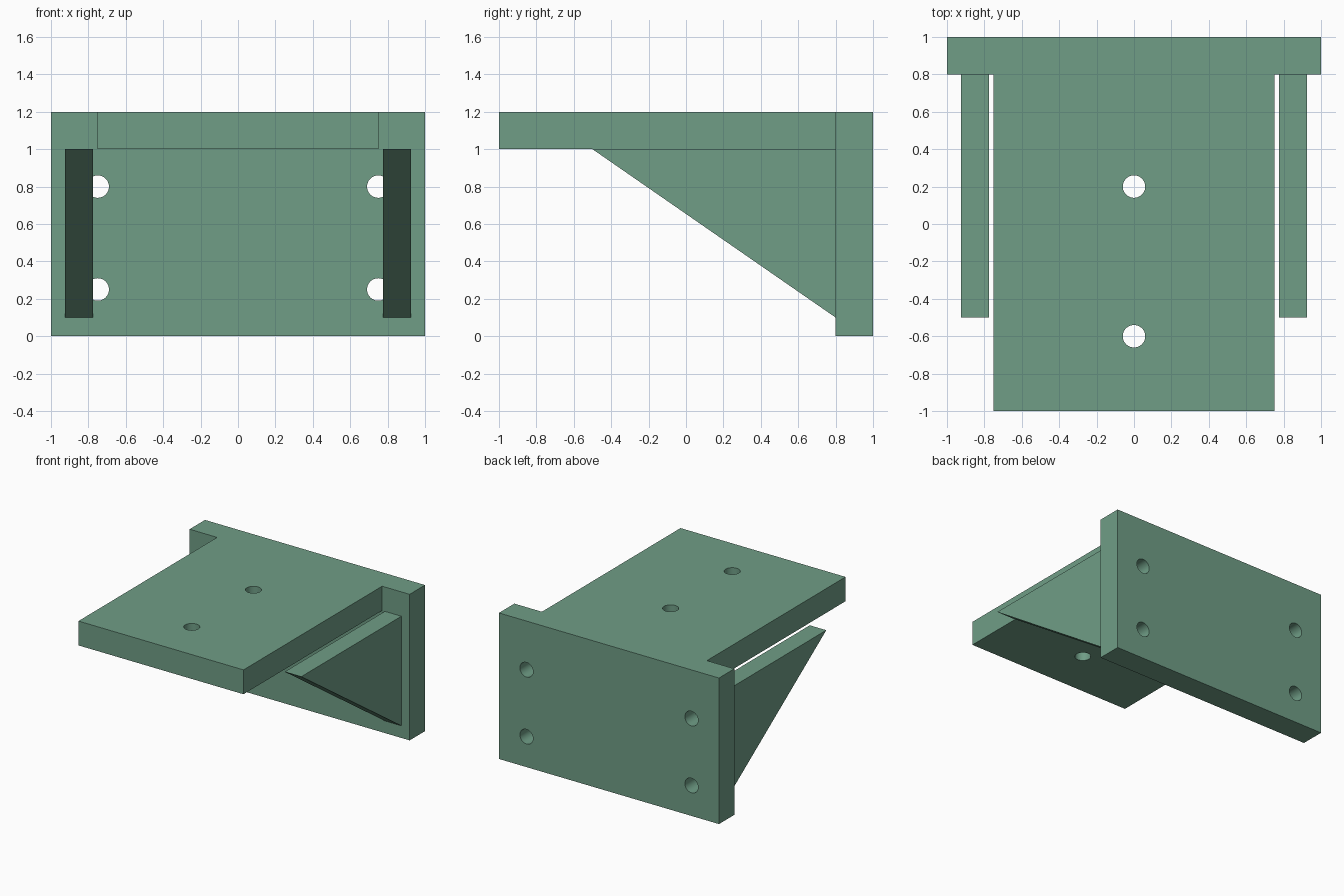
import bpy, math

if "Cube" in bpy.data.objects:
    bpy.data.objects.remove(bpy.data.objects["Cube"])

green = bpy.data.materials.new("green_paint")
green.diffuse_color = (0.16, 0.34, 0.24, 1)
green.use_nodes = True
green.node_tree.nodes["Principled BSDF"].inputs["Base Color"].default_value = green.diffuse_color


def prism(name, profile, x0, x1):
    """Extrude a closed (y, z) profile from x0 to x1."""
    n = len(profile)
    verts = [(x, y, z) for x in (x0, x1) for y, z in profile]
    faces = [tuple(reversed(range(n))), tuple(range(n, 2 * n))]
    faces += [(i, (i + 1) % n, (i + 1) % n + n, i + n) for i in range(n)]
    mesh = bpy.data.meshes.new(name)
    mesh.from_pydata(verts, [], faces)
    mesh.materials.append(green)
    obj = bpy.data.objects.new(name, mesh)
    bpy.context.collection.objects.link(obj)
    return obj


def box(name, x, y, z):
    return prism(name, [(y[0], z[0]), (y[1], z[0]), (y[1], z[1]), (y[0], z[1])], *x)


def drill(obj, centre, rotation=(0, 0, 0), radius=0.06):
    """Cut a round through-hole."""
    bpy.ops.mesh.primitive_cylinder_add(vertices=48, radius=radius, depth=0.4,
                                        location=centre, rotation=rotation)
    cutter = bpy.context.object
    cutter.data.materials.append(green)
    mod = obj.modifiers.new("hole", 'BOOLEAN')
    mod.operation = 'DIFFERENCE'
    mod.solver = 'EXACT'
    mod.object = cutter
    bpy.context.view_layer.objects.active = obj
    bpy.ops.object.modifier_apply(modifier=mod.name)
    bpy.data.objects.remove(cutter)


# Wall plate with four screw holes
plate = box("wall_plate", (-1, 1), (0.8, 1), (0, 1.2))
for x in (-0.75, 0.75):
    for z in (0.25, 0.8):
        drill(plate, (x, 0.9, z), (math.pi / 2, 0, 0))

# Shelf plate with two holes
shelf = box("shelf_plate", (-0.75, 0.75), (-1, 0.8), (1, 1.2))
for y in (-0.6, 0.2):
    drill(shelf, (0, y, 1.1))

# Triangular side gussets
triangle = [(-0.5, 1), (0.8, 0.1), (0.8, 1)]
prism("gusset_right", triangle, 0.775, 0.925)
prism("gusset_left", triangle, -0.925, -0.775)

# Smooth hole walls, sharp plate edges
bpy.ops.object.select_all(action='DESELECT')
for obj in (plate, shelf):
    obj.select_set(True)
bpy.context.view_layer.objects.active = plate
bpy.ops.object.shade_smooth_by_angle(angle=math.radians(30))
